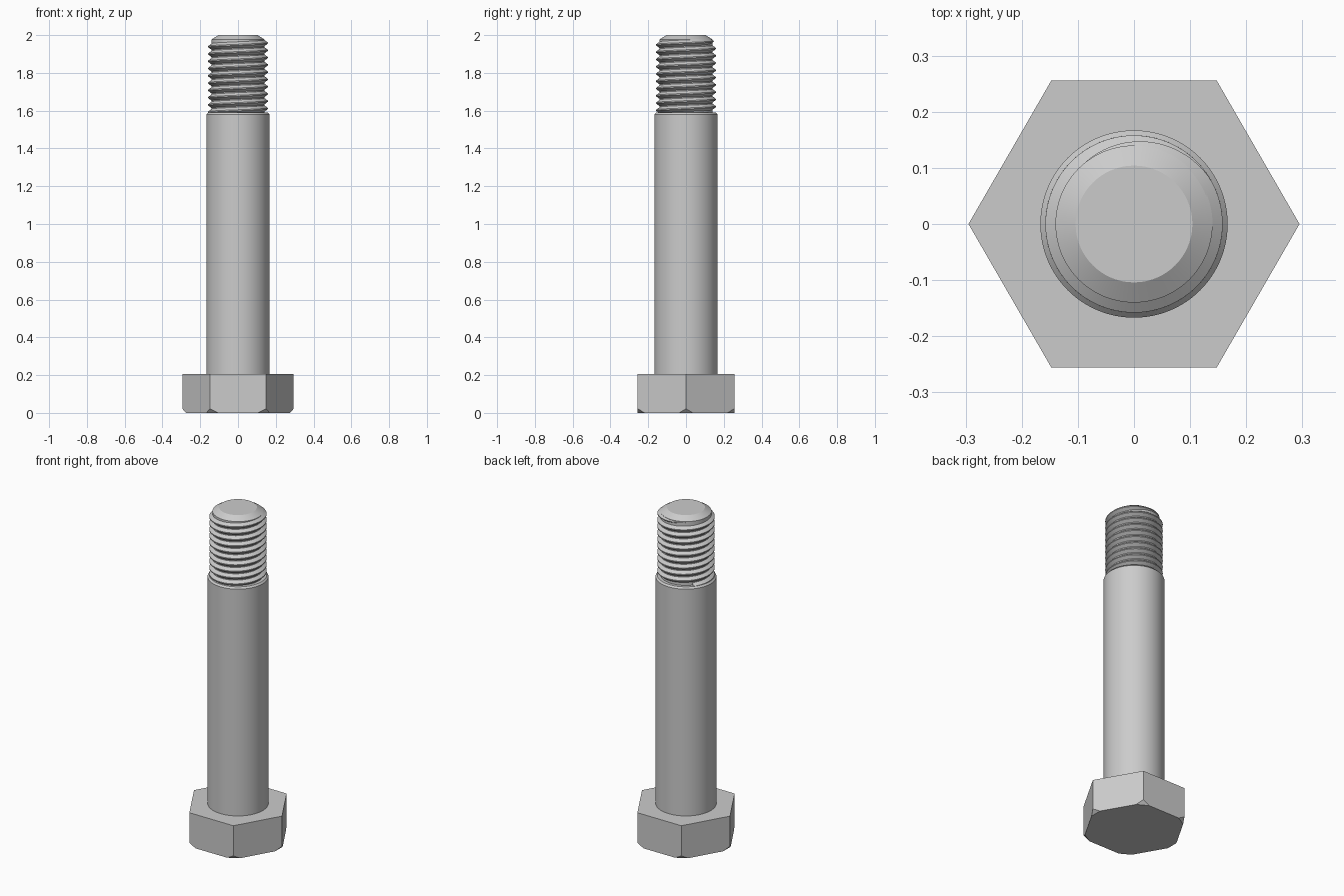
import bpy, bmesh, math
from mathutils import Vector

cube = bpy.data.objects.get("Cube")
if cube:
    bpy.data.objects.remove(cube, do_unlink=True)

steel = bpy.data.materials.new("grey steel")
steel.use_nodes = True
colour = (0.6, 0.6, 0.6, 1)
steel.diffuse_color = colour
steel.node_tree.nodes["Principled BSDF"].inputs["Base Color"].default_value = colour


def polar(r, a, z):
    return Vector((r * math.cos(a), r * math.sin(a), z))


def finish(bm, name, smooth=True):
    bmesh.ops.recalc_face_normals(bm, faces=bm.faces[:])
    mesh = bpy.data.meshes.new(name)
    bm.to_mesh(mesh)
    bm.free()
    obj = bpy.data.objects.new(name, mesh)
    mesh.materials.append(steel)
    bpy.context.collection.objects.link(obj)
    if smooth:
        bpy.ops.object.select_all(action='DESELECT')
        obj.select_set(True)
        bpy.context.view_layer.objects.active = obj
        bpy.ops.object.shade_smooth_by_angle(angle=math.radians(25))
    return obj


def lathe(name, profile, sides=96):
    """Revolve (radius, z) points into a closed solid with flat ends."""
    bm = bmesh.new()
    rings = [[bm.verts.new(polar(r, math.tau * i / sides, z)) for i in range(sides)]
             for r, z in profile]
    for low, high in zip(rings, rings[1:]):
        for i in range(sides):
            j = (i + 1) % sides
            bm.faces.new((low[i], low[j], high[j], high[i]))
    bm.faces.new(rings[0])
    bm.faces.new(rings[-1])
    return finish(bm, name)


# Hexagonal head with its lower corners cut off
HEAD_R, HEAD_H, CUT_R, CUT_H = 0.295, 0.205, 0.274, 0.022
bm = bmesh.new()
corners = [i * math.pi / 3 for i in range(6)]
base = bm.faces.new([bm.verts.new(polar(HEAD_R, a, 0)) for a in corners])
top = bmesh.ops.extrude_face_region(bm, geom=[base], use_keep_orig=True)["geom"]
for v in top:
    if isinstance(v, bmesh.types.BMVert):
        v.co.z = HEAD_H
for a in corners:
    cut = bmesh.ops.bisect_plane(
        bm, geom=bm.verts[:] + bm.edges[:] + bm.faces[:],
        plane_co=polar(CUT_R, a, 0),
        plane_no=polar(CUT_H, a, CUT_R - HEAD_R).normalized(), clear_outer=True)
    rim = [e for e in cut["geom_cut"] if isinstance(e, bmesh.types.BMEdge)]
    bmesh.ops.holes_fill(bm, edges=rim, sides=0)
finish(bm, "hex_head", smooth=False)

# Plain shank, then the thinner core with a bevelled tip
lathe("shank", [(0.167, 0.2), (0.167, 1.58), (0.158, 1.59)])
lathe("threaded_core", [(0.14, 1.58), (0.14, 1.977), (0.104, 2.0)])

# Helical ridge, fading out below the tip
PITCH, TURNS, STEPS = 0.0385, 10, 64
CORE_R, CREST_R = 0.138, 0.158
END = math.radians(140)
FADE = math.radians(110)
bm = bmesh.new()
previous = None
count = int(TURNS * STEPS)
for k in range(count + 1):
    a = END - math.tau * (count - k) / STEPS
    z = 1.958 + PITCH * a / math.tau
    f = min(1, max(0.04, (END - a) / FADE))
    foot, crest = PITCH * 0.47 * f, 0.003 * f
    r = CORE_R + (CREST_R - CORE_R) * f
    section = [bm.verts.new(polar(rad, a, z + dz)) for rad, dz in
               ((CORE_R, -foot), (r, -crest), (r, crest), (CORE_R, foot))]
    if previous:
        for i in range(4):
            j = (i + 1) % 4
            bm.faces.new((previous[i], previous[j], section[j], section[i]))
    else:
        bm.faces.new(section)
    previous = section
bm.faces.new(previous)
finish(bm, "thread_ridge")
